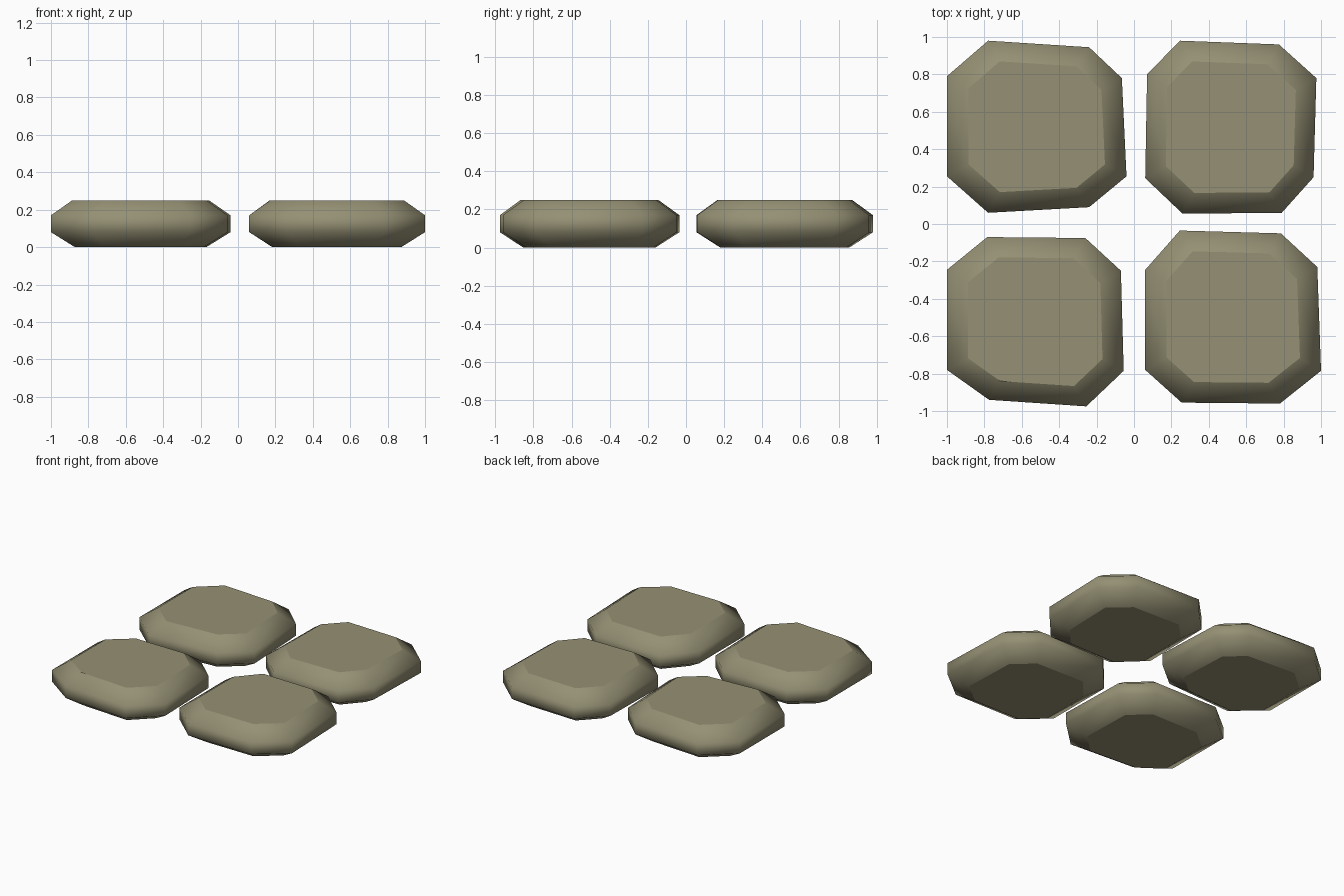
import bpy, bmesh

if "Cube" in bpy.data.objects:
    bpy.data.objects.remove(bpy.data.objects["Cube"])

# single stone colour
mat = bpy.data.materials.new("olive grey stone")
mat.diffuse_color = (0.30, 0.28, 0.175, 1)
mat.use_nodes = True
mat.node_tree.nodes["Principled BSDF"].inputs["Base Color"].default_value = mat.diffuse_color

# widest outline of each stone, counter-clockwise from the back left corner
STONES = {
    "paving_stone_back_left": [(-1, .79), (-1, .255), (-.78, .06), (-.24, .09),
                               (-.04, .255), (-.065, .78), (-.24, .945), (-.78, .98)],
    "paving_stone_back_right": [(.07, .80), (.06, .245), (.26, .055), (.79, .06),
                                (.96, .25), (.975, .78), (.775, .96), (.245, .98)],
    "paving_stone_front_left": [(-1, -.245), (-1, -.78), (-.775, -.94), (-.255, -.975),
                                (-.055, -.785), (-.07, -.25), (-.26, -.075), (-.785, -.07)],
    "paving_stone_front_right": [(.06, -.245), (.06, -.78), (.255, -.955), (.78, -.96),
                                 (1, -.785), (.98, -.23), (.785, -.05), (.245, -.035)],
}
# height and outline scale of each ring
RINGS = [(0, .73), (.08, 1), (.17, 1), (.25, .76)]


def stone(name, outline):
    n = len(outline)
    cx = (min(p[0] for p in outline) + max(p[0] for p in outline)) / 2
    cy = (min(p[1] for p in outline) + max(p[1] for p in outline)) / 2
    bm = bmesh.new()
    rings = [[bm.verts.new((cx + (x - cx) * s, cy + (y - cy) * s, z))
              for x, y in outline] for z, s in RINGS]
    # rounded, smooth sides
    for a, b in zip(rings, rings[1:]):
        for i in range(n):
            j = (i + 1) % n
            bm.faces.new((a[i], a[j], b[j], b[i])).smooth = True
    # flat top and bottom with crisp rims
    for cap in (bm.faces.new(rings[-1]), bm.faces.new(rings[0][::-1])):
        cap.smooth = True
        for e in cap.edges:
            e.smooth = False
    bmesh.ops.recalc_face_normals(bm, faces=bm.faces)
    me = bpy.data.meshes.new(name)
    bm.to_mesh(me)
    bm.free()
    me.materials.append(mat)
    bpy.context.collection.objects.link(bpy.data.objects.new(name, me))


for name, outline in STONES.items():
    stone(name, outline)
